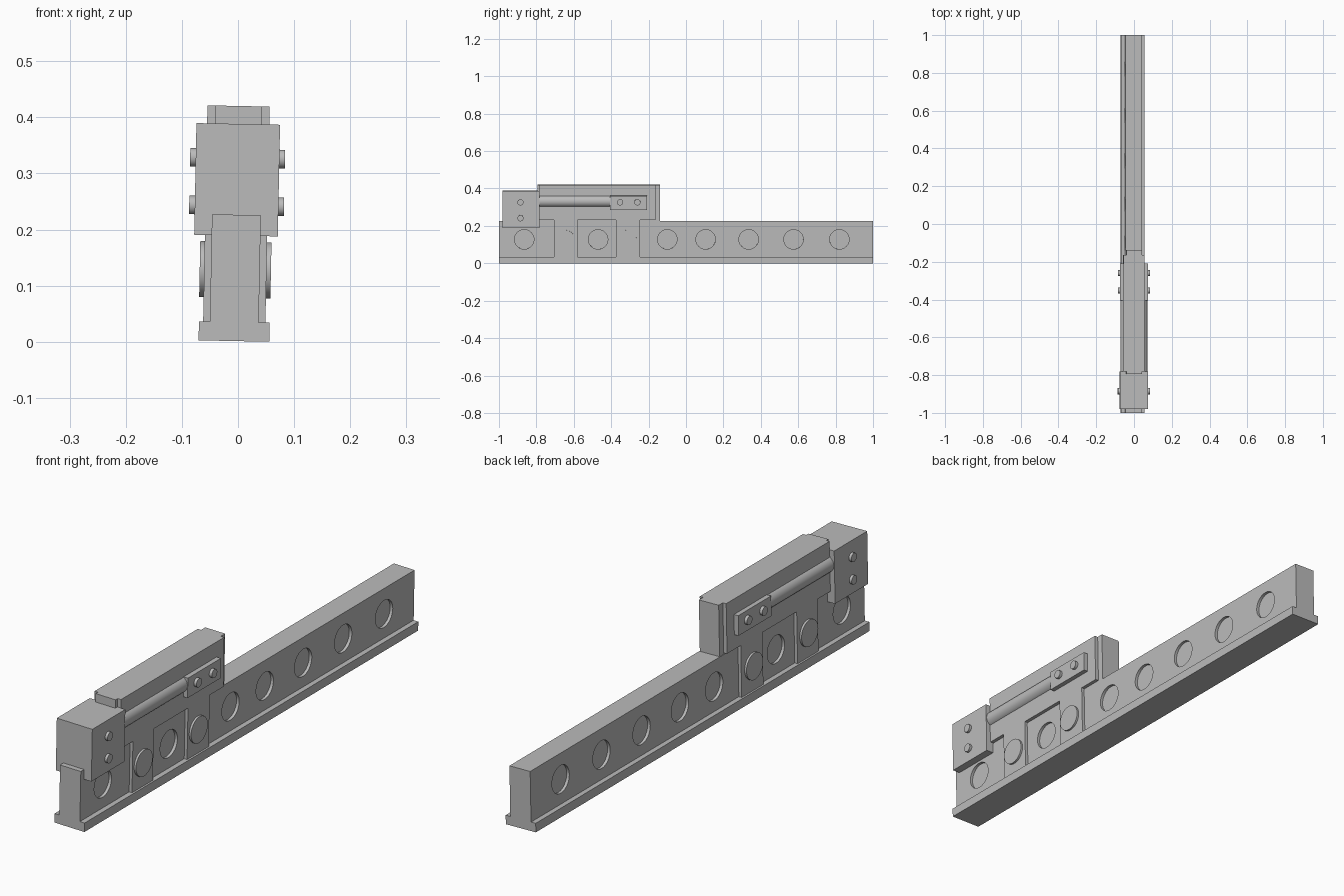
import bpy, bmesh, math
from mathutils import Matrix

cube = bpy.data.objects.get("Cube")
if cube:
    bpy.data.objects.remove(cube, do_unlink=True)

grey = bpy.data.materials.new("plain grey")
grey.use_nodes = True
COLOUR = (0.5, 0.5, 0.5, 1)
grey.diffuse_color = COLOUR
grey.node_tree.nodes["Principled BSDF"].inputs["Base Color"].default_value = COLOUR

# the whole assembly leans slightly to one side
LEAN = Matrix.Translation((-0.0073, 0, 0.0014)) @ Matrix.Rotation(0.02, 4, 'Y')
SIDES = ((-1, "right"), (1, "left"))


def finish(name, bm, smooth=False):
    bmesh.ops.recalc_face_normals(bm, faces=bm.faces)
    mesh = bpy.data.meshes.new(name)
    bm.to_mesh(mesh)
    bm.free()
    mesh.materials.append(grey)
    obj = bpy.data.objects.new(name, mesh)
    bpy.context.collection.objects.link(obj)
    obj.matrix_world = LEAN
    if smooth:
        bpy.ops.object.select_all(action='DESELECT')
        obj.select_set(True)
        bpy.context.view_layer.objects.active = obj
        bpy.ops.object.shade_smooth_by_angle()
    return obj


def prism(name, points, vector):
    """Extrude a closed outline along a vector."""
    bm = bmesh.new()
    face = bm.faces.new([bm.verts.new(p) for p in points])
    new = bmesh.ops.extrude_face_region(bm, geom=[face])["geom"]
    bmesh.ops.translate(bm, vec=vector,
                        verts=[v for v in new if isinstance(v, bmesh.types.BMVert)])
    return finish(name, bm)


def box(name, x0, x1, y0, y1, z0, z1):
    outline = [(x0, y0, z0), (x1, y0, z0), (x1, y0, z1), (x0, y0, z1)]
    return prism(name, outline, (0, y1 - y0, 0))


def cylinders(name, centres, radius, length, axis, sides=48):
    """Several equal cylinders in one object, along the X or Y axis."""
    turn = Matrix.Rotation(math.pi / 2, 4, 'Y' if axis == 'X' else 'X')
    bm = bmesh.new()
    for c in centres:
        bmesh.ops.create_cone(bm, cap_ends=True, segments=sides, radius1=radius,
                              radius2=radius, depth=length,
                              matrix=Matrix.Translation(c) @ turn)
    return finish(name, bm, True)


# rail: inverted T section with round recesses on both sides
FLANGE, WEB = 0.063, 0.0435
half = [(FLANGE, 0), (FLANGE, 0.034), (WEB, 0.034), (WEB, 0.225)]
section = half + [(-x, z) for x, z in reversed(half)]
rail = prism("rail", [(x, -1, z) for x, z in section], (0, 2, 0))

HOLES = (-0.865, -0.47, -0.1, 0.105, 0.335, 0.575, 0.82)
cutter = cylinders("recess_cutter", [(s * WEB, y, 0.127) for s, _ in SIDES for y in HOLES],
                   0.052, 0.022, 'X')
cutter.hide_render = True
cut = rail.modifiers.new("recesses", 'BOOLEAN')
cut.operation = 'DIFFERENCE'
cut.solver = 'EXACT'
cut.object = cutter
bpy.ops.object.select_all(action='DESELECT')
rail.select_set(True)
bpy.context.view_layer.objects.active = rail
bpy.ops.object.modifier_apply(modifier=cut.name)
bpy.data.objects.remove(cutter, do_unlink=True)

# carriage core and front clamp block
CORE, PLATE, BLOCK = 0.0415, 0.0555, 0.0745
box("carriage_core", -CORE, CORE, -0.795, -0.138, 0.2, 0.419)
box("front_block", -BLOCK, BLOCK, -0.98, -0.782, 0.188, 0.387)

# side plate outline: upper slab with two legs reaching down to the flange
FOOT, CROTCH, TOP = 0.034, 0.23, 0.419
outline = [(-0.782, TOP), (-0.782, CROTCH)]
for y0, y1 in ((-0.705, -0.58), (-0.375, -0.245)):
    outline += [(y0, CROTCH), (y0, FOOT), (y1, FOOT), (y1, CROTCH)]
outline += [(-0.163, CROTCH), (-0.163, TOP)]

for s, side in SIDES:
    prism(side + "_side_plate", [(s * CORE, y, z) for y, z in outline],
          (s * (PLATE - CORE), 0, 0))
    # round pads on the legs
    cylinders(side + "_leg_pads", [(s * 0.0575, y, 0.127) for y in (-0.645, -0.315)],
              0.05, 0.012, 'X')
    # rod running from the block to its bracket
    cylinders(side + "_rod", [(s * 0.04, -0.595, 0.331)], 0.032, 0.39, 'Y')
    box(side + "_rod_bracket", s * CORE, s * 0.0735, -0.405, -0.208, 0.285, 0.361)
    # bolt heads on the block and bracket
    bolts = [(-0.885, 0.326), (-0.885, 0.241), (-0.352, 0.326), (-0.26, 0.326)]
    cylinders(side + "_bolts", [(s * 0.0745, y, z) for y, z in bolts],
              0.0165, 0.02, 'X', 32)
